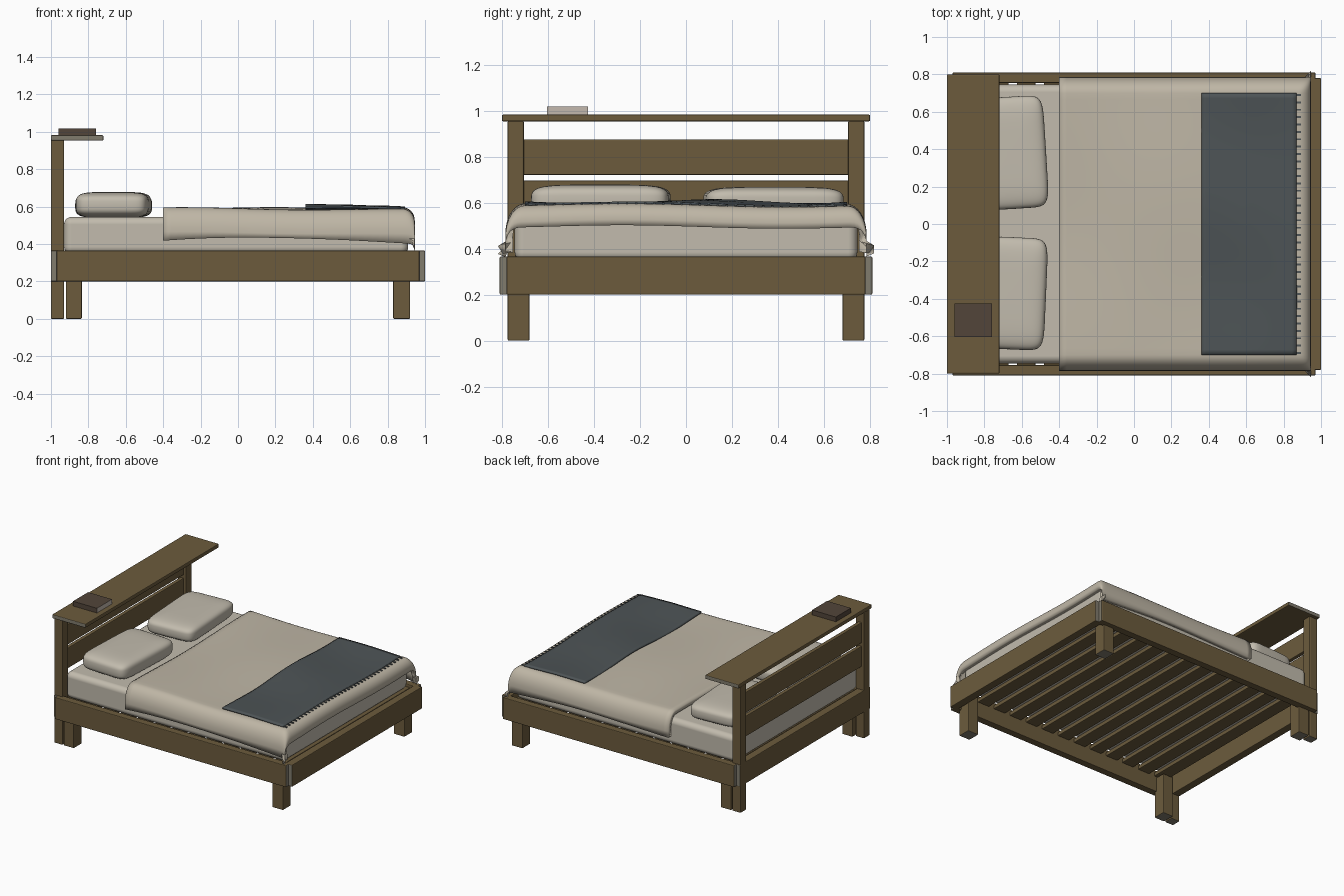
import bpy, bmesh, math
from mathutils import Vector

if "Cube" in bpy.data.objects:
    bpy.data.objects.remove(bpy.data.objects["Cube"])


def material(name, rgb):
    m = bpy.data.materials.new(name)
    m.diffuse_color = (*rgb, 1)
    m.use_nodes = True
    m.node_tree.nodes["Principled BSDF"].inputs["Base Color"].default_value = m.diffuse_color
    return m


WOOD = material("brown wood", (0.15, 0.105, 0.046))
GRAIN = material("grey end grain", (0.22, 0.20, 0.155))
SHEET = material("pale sheet", (0.54, 0.50, 0.42))
LINEN = material("warm linen", (0.52, 0.47, 0.38))
THROW = material("slate throw", (0.075, 0.088, 0.093))
COVER = material("dark book cover", (0.085, 0.06, 0.042))
PAGES = material("book pages", (0.55, 0.48, 0.42))


def finish(name, bm, mats, smooth=False):
    me = bpy.data.meshes.new(name)
    bm.normal_update()
    bm.to_mesh(me)
    bm.free()
    for m in mats:
        me.materials.append(m)
    for p in me.polygons:
        p.use_smooth = smooth
    ob = bpy.data.objects.new(name, me)
    bpy.context.collection.objects.link(ob)
    return ob


def box(name, x, y, z, mats, bevel=0.005, seg=2, smooth=False, rule=None):
    """Box from ranges; rule(normal) picks the faces that get the second material."""
    bm = bmesh.new()
    bmesh.ops.create_cube(bm, size=1)
    for v in bm.verts:
        for i, (a, b) in enumerate((x, y, z)):
            v.co[i] = a + (v.co[i] + 0.5) * (b - a)
    bm.normal_update()
    for f in bm.faces:
        f.material_index = int(bool(rule and rule(f.normal)))
    ob = finish(name, bm, mats, smooth)
    if bevel:
        mod = ob.modifiers.new("soft_edges", 'BEVEL')
        mod.width, mod.segments = bevel, seg
        mod.harden_normals = smooth
    return ob


def plank(name, x, y, z):
    """Wood board whose two short ends show end grain."""
    size = [r[1] - r[0] for r in (x, y, z)]
    axis = size.index(max(size))
    return box(name, x, y, z, [WOOD, GRAIN], rule=lambda n: abs(n[axis]) > 0.9)


def sheet(name, rows, mat, thick):
    """Grid surface from rows of points, thickened downwards."""
    bm = bmesh.new()
    g = [[bm.verts.new(p) for p in r] for r in rows]
    for i in range(len(g) - 1):
        for j in range(len(g[0]) - 1):
            bm.faces.new((g[i][j], g[i + 1][j], g[i + 1][j + 1], g[i][j + 1]))
    ob = finish(name, bm, [mat], True)
    mod = ob.modifiers.new("thickness", 'SOLIDIFY')
    mod.thickness, mod.offset = thick, -1
    bpy.ops.object.select_all(action='DESELECT')
    ob.select_set(True)
    bpy.context.view_layer.objects.active = ob
    bpy.ops.object.shade_smooth_by_angle(angle=math.radians(45))
    return ob


# Frame: rails, posts and legs
for s, side in ((-1, "front"), (1, "back")):
    def ry(a, b):
        return tuple(sorted((s * a, s * b)))
    plank(side + "_side_rail", (-0.97, 0.97), ry(0.755, 0.81), (0.20, 0.365))
    plank(side + "_headboard_post", (-1.0, -0.93), ry(0.705, 0.775), (0, 0.955))
    plank(side + "_head_leg", (-0.92, -0.835), ry(0.68, 0.775), (0, 0.31))
    plank(side + "_foot_leg", (0.83, 0.92), ry(0.68, 0.775), (0, 0.31))
plank("head_rail", (-1.0, -0.94), (-0.78, 0.78), (0.20, 0.365))
plank("foot_rail", (0.94, 1.0), (-0.78, 0.78), (0.20, 0.365))

# Slats across the frame
N = 13
for i in range(N):
    c = -0.865 + 1.73 * i / (N - 1)
    plank("slat", (c - 0.05, c + 0.05), (-0.757, 0.757), (0.315, 0.345))

# Headboard panels and shelf
plank("upper_headboard_panel", (-0.98, -0.95), (-0.72, 0.72), (0.72, 0.875))
plank("lower_headboard_panel", (-0.98, -0.95), (-0.72, 0.72), (0.54, 0.695))
plank("headboard_shelf", (-1.0, -0.72), (-0.80, 0.80), (0.953, 0.982))

# Book on the shelf
box("book", (-0.96, -0.76), (-0.605, -0.425), (0.982, 1.018), [COVER, PAGES],
    bevel=0, rule=lambda n: n.x > 0.9)

# Mattress
box("mattress", (-0.93, 0.91), (-0.745, 0.745), (0.345, 0.545), [SHEET],
    bevel=0.04, seg=5, smooth=True)


# Pillows as rounded super-ellipsoids
def spow(v, e):
    return math.copysign(abs(v) ** e, v)


def pillow(name, cy, turn, h):
    bm = bmesh.new()
    bmesh.ops.create_uvsphere(bm, u_segments=56, v_segments=28, radius=1)
    for v in bm.verts:
        d = v.co.normalized()
        lat, lon = math.asin(max(-1, min(1, d.z))), math.atan2(d.y, d.x)
        c = max(0, math.cos(lat)) ** 0.4
        x = 0.195 * c * spow(math.cos(lon), 0.27)
        y = 0.30 * c * spow(math.sin(lon), 0.27)
        v.co = Vector((x, y, h * spow(math.sin(lat), 0.55)))
    ob = finish(name, bm, [SHEET], True)
    ob.location = (-0.665, cy, 0.54 + h)
    ob.rotation_euler = (0, 0, math.radians(turn))


pillow("back_pillow", 0.38, 3.5, 0.064)
pillow("front_pillow", -0.37, -2.5, 0.069)


# Duvet draped over the top, sides and foot
def top(x, y):
    return 0.589 + 0.005 * math.sin(5 * y + 3 * x) + 0.003 * math.sin(6 * x - 3 * y + 1)


ARC = [math.radians(90 * i / 8) for i in range(1, 9)]
xs = [(-0.4 + 1.28 * i / 32, 0) for i in range(33)]
xs += [(0.88 + 0.065 * math.sin(a), 0.07 * (1 - math.cos(a))) for a in ARC]
xs += [(0.945, 0.095)]
half = [(0.70 + 0.085 * math.sin(a), 0.13 * (1 - math.cos(a))) for a in ARC]
half += [(0.785, None)]
ys = [(-y, d) for y, d in reversed(half)]
ys += [(-0.70 + 1.4 * i / 40, 0) for i in range(41)] + half
rows = []
for x, dx in xs:
    hem = 0.172 - 0.018 * math.cos(3.2 * (x - 0.2))
    row = []
    for y, dy in ys:
        dy = hem if dy is None else dy
        drop = (dx ** 1.6 + dy ** 1.6) ** (1 / 1.6)
        row.append((x, y, top(x, y) - drop))
    rows.append(row)
sheet("duvet", rows, LINEN, 0.033)


# Throw blanket with a fringe towards the foot
def throw_z(x, y):
    fade = min(1, (0.90 - x) / 0.3)
    return top(x, y) + 0.008 + 0.006 * fade * (1 + math.sin(8 * y + 2 * x))


rows = [[(0.36 + 0.51 * i / 20, -0.70 + 1.4 * j / 50,
          throw_z(0.36 + 0.51 * i / 20, -0.70 + 1.4 * j / 50))
         for j in range(51)] for i in range(21)]
sheet("throw_blanket", rows, THROW, 0.012)
for j in range(36):
    y = -0.69 + 1.38 * j / 35
    z = throw_z(0.87, y)
    box("throw_tassel", (0.865, 0.893), (y - 0.005, y + 0.005), (z - 0.012, z - 0.003),
        [THROW], bevel=0)
